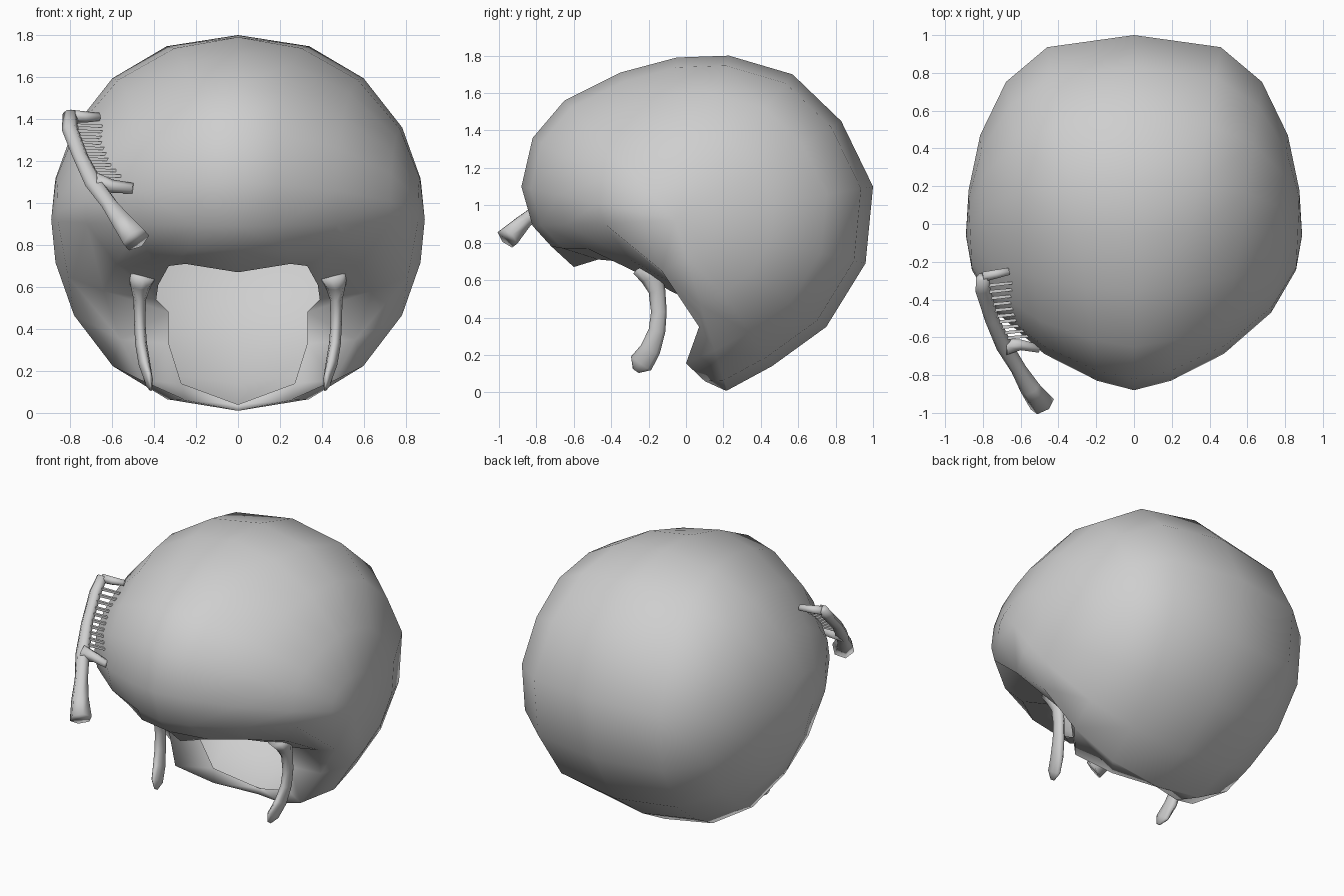
import bpy, bmesh, math
from mathutils import Vector

if "Cube" in bpy.data.objects:
    bpy.data.objects.remove(bpy.data.objects["Cube"])

grey = bpy.data.materials.new("light grey")
grey.diffuse_color = (0.62, 0.62, 0.62, 1)
grey.use_nodes = True
grey.node_tree.nodes["Principled BSDF"].inputs["Base Color"].default_value = grey.diffuse_color


def finish(name, bm, smooth=True, mirror=False):
    mesh = bpy.data.meshes.new(name)
    bm.to_mesh(mesh)
    bm.free()
    mesh.materials.append(grey)
    for p in mesh.polygons:
        p.use_smooth = smooth
    ob = bpy.data.objects.new(name, mesh)
    bpy.context.collection.objects.link(ob)
    if mirror:
        m = ob.modifiers.new("mirror", 'MIRROR')
        m.use_clip = True
        m.merge_threshold = 0.001
    return ob


def tube(bm, path, radii, side, n=8, phase=0.0):
    """Sweep an ellipse along a path; radii are (along side, across side)."""
    pts = [Vector(p) for p in path]
    rings = []
    for i, p in enumerate(pts):
        t = (pts[min(i + 1, len(pts) - 1)] - pts[max(i - 1, 0)]).normalized()
        a = Vector(side)
        a = (a - t * a.dot(t)).normalized()
        b = t.cross(a)
        ra, rb = radii[i]
        rings.append([bm.verts.new(p + a * ra * math.cos(phase + 2 * math.pi * k / n)
                                   + b * rb * math.sin(phase + 2 * math.pi * k / n)) for k in range(n)])
    for r, s in zip(rings, rings[1:]):
        for k in range(n):
            bm.faces.new((r[k], r[(k + 1) % n], s[(k + 1) % n], s[k]))
    bm.faces.new(rings[0][::-1])
    bm.faces.new(rings[-1])


# Hair: half dome swept from fringe over the crown to the nape, side poles at the ears
CY, CZ, CX = -0.06, 0.92, 0.89
profile = [(-.82, .89), (-.88, 1.1), (-.82, 1.36), (-.65, 1.56), (-.35, 1.71), (-.05, 1.79),
           (.23, 1.8), (.57, 1.7), (.83, 1.45), (1.0, 1.1), (.96, .69), (.75, .35), (.46, .14), (.22, .01)]
lats = [0, 20, 40, 60, 77]
bm = bmesh.new()
grid = []
for y, z in profile:
    d = Vector((y - CY, z - CZ))
    u = d.normalized()
    # Narrower toward the face, squarer toward the back
    power = 0.95 - (0.34 if u.x > 0 else 0.48) * u.x + 0.06 * u.y ** 2
    row = []
    for a in lats:
        c, s = math.cos(math.radians(a)), math.sin(math.radians(a))
        row.append(bm.verts.new((CX * s ** power if a else 0, CY + d.x * c, CZ + d.y * c)))
    grid.append(row)
pole = bm.verts.new((CX, CY, CZ))
for r, s in zip(grid, grid[1:]):
    for k in range(len(lats) - 1):
        bm.faces.new((r[k], r[k + 1], s[k + 1], s[k]))
    bm.faces.new((r[-1], pole, s[-1]))

# Corner at the temple closing the dome
F, B = grid[0], grid[-1]
temple = bm.verts.new((.81, -.13, .65))
for a, b in ((F[3], F[4]), (F[4], pole), (pole, B[4]), (B[4], B[3])):
    bm.faces.new((a, temple, b))

# Lip rolling inward from the dome edge to the face opening
edge = [F[0], F[1], F[2], F[3], temple, B[3], B[2], B[1], B[0]]
lip = [(0, -.72, .78), (.24, -.66, .77), (.43, -.53, .77), (.58, -.3, .71), (.64, -.07, .58),
       (.56, .07, .35), (.46, .0, .155), (.25, .1, .06), (0, .21, .01)]
rim = [(0, -.6, .67), (.25, -.47, .71), (.33, -.36, .7), (.38, -.2, .61), (.39, -.08, .54),
       (.33, .05, .48), (.33, .08, .33), (.27, .13, .14), (0, .23, .04)]
for pts in (lip, rim):
    new = [bm.verts.new(p) for p in pts]
    for i in range(len(new) - 1):
        bm.faces.new((edge[i], new[i], new[i + 1], edge[i + 1]))
    edge = new
bmesh.ops.recalc_face_normals(bm, faces=bm.faces)
top = max(bm.faces, key=lambda f: f.calc_center_median().z)
if top.normal.z < 0:
    bmesh.ops.reverse_faces(bm, faces=bm.faces)
finish("hair", bm, mirror=True)

# Locks hanging in front of the ears
bm = bmesh.new()
tube(bm, [(.45, -.21, .67), (.465, -.18, .61), (.468, -.155, .54), (.468, -.145, .43), (.462, -.155, .33),
          (.445, -.19, .23), (.425, -.24, .155), (.415, -.268, .115)],
     [(.075, .08), (.05, .06), (.03, .045), (.027, .042), (.028, .045), (.028, .055), (.02, .065), (.006, .02)],
     (1, 0, 0))
bmesh.ops.recalc_face_normals(bm, faces=bm.faces)
finish("side_lock", bm, mirror=True)

# Comb: curved spine and handle
spine = [(-.80, -.28, 1.425), (-.80, -.35, 1.35), (-.75, -.51, 1.22), (-.685, -.65, 1.09),
         (-.61, -.77, .99), (-.55, -.87, .91), (-.485, -.955, .825)]
bm = bmesh.new()
tube(bm, spine, [(.035, .03), (.04, .03), (.038, .03), (.045, .035), (.042, .035), (.055, .045), (.07, .065)],
     (1, .1, 0), n=6)
# Thick guard teeth at both ends of the row
tube(bm, [(-.80, -.28, 1.415), (-.73, -.265, 1.41), (-.66, -.25, 1.41)],
     [(.03, .03), (.027, .027), (.02, .022)], (0, 0, 1), n=6)
tube(bm, [(-.68, -.65, 1.09), (-.60, -.64, 1.08), (-.50, -.66, 1.07)],
     [(.055, .05), (.032, .032), (.025, .025)], (0, 0, 1), n=6)
bmesh.ops.recalc_face_normals(bm, faces=bm.faces)
finish("comb_frame", bm)

# Thin teeth between the guards
bm = bmesh.new()
a, m, b = Vector((-.80, -.31, 1.385)), Vector((-.755, -.475, 1.25)), Vector((-.69, -.62, 1.12))
for i in range(10):
    t = (i + 0.5) / 10
    p = a * (1 - t) ** 2 + (2 * m - (a + b) / 2) * 2 * t * (1 - t) + b * t * t
    tube(bm, [p, p + Vector((.15, .015, -.005))], [(.012, .013), (.009, .01)], (0, 0, 1), n=4, phase=math.pi / 4)
bmesh.ops.recalc_face_normals(bm, faces=bm.faces)
finish("comb_teeth", bm, smooth=False)
